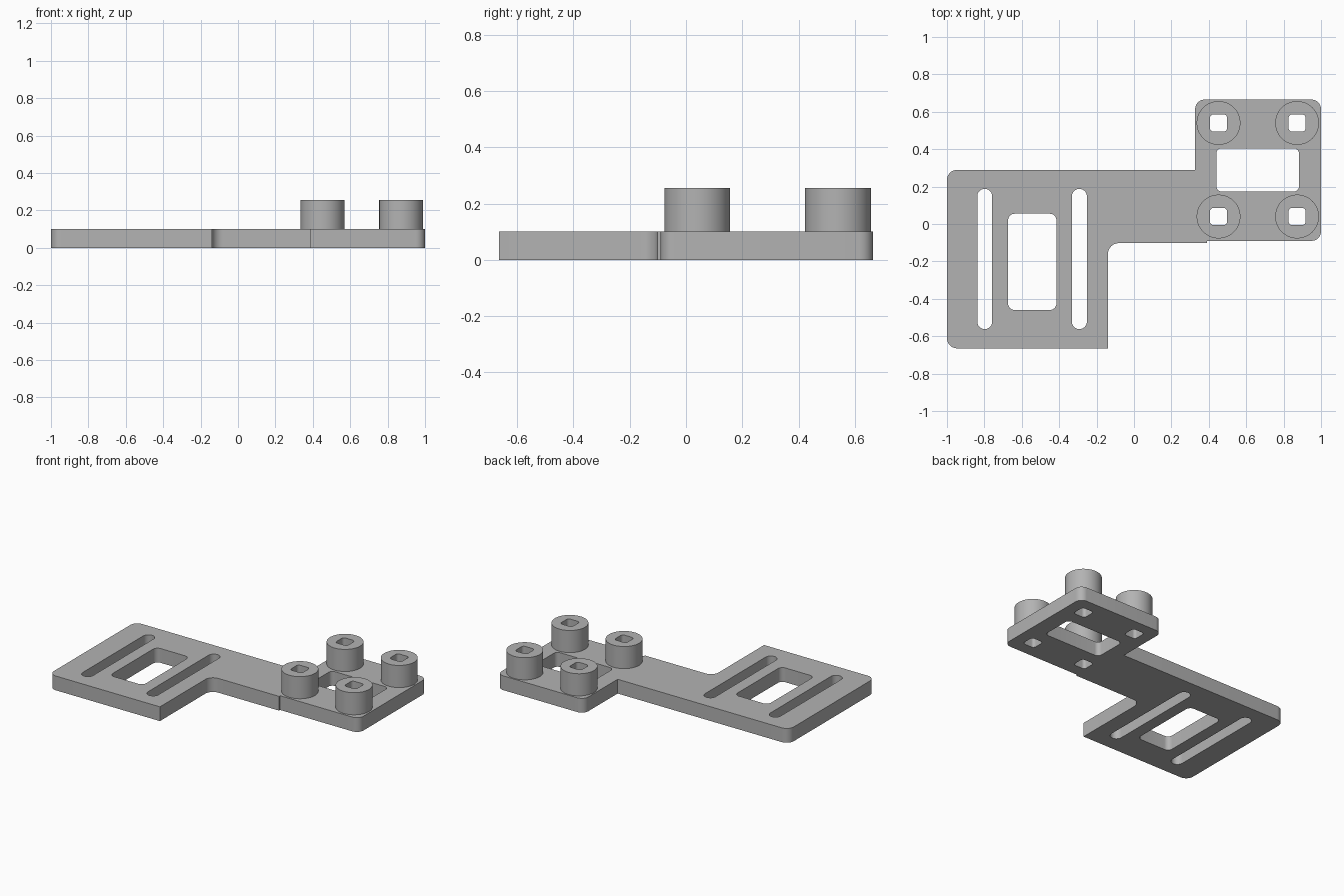
import bpy, bmesh, math
from mathutils import Vector

if "Cube" in bpy.data.objects:
    bpy.data.objects.remove(bpy.data.objects["Cube"])

PLATE_TOP, BOSS_TOP = 0.10, 0.255

grey = bpy.data.materials.new("plain grey")
grey.diffuse_color = (0.45, 0.45, 0.45, 1)
grey.use_nodes = True
grey.node_tree.nodes["Principled BSDF"].inputs["Base Color"].default_value = grey.diffuse_color


def rounded(corners, steps=8):
    """Outline from right-angled (x, y, radius) corners."""
    pts = []
    for i, (x, y, r) in enumerate(corners):
        p = Vector((x, y))
        if r == 0:
            arc = [p]
        else:
            u = (Vector(corners[i - 1][:2]) - p).normalized()
            v = (Vector(corners[(i + 1) % len(corners)][:2]) - p).normalized()
            c = p + r * (u + v)
            angles = [math.pi / 2 * k / steps for k in range(steps + 1)]
            arc = [c - r * (v * math.cos(a) + u * math.sin(a)) for a in angles]
        pts += [q for q in arc if not pts or (q - pts[-1]).length > 1e-4]
    if (pts[0] - pts[-1]).length < 1e-4:
        pts.pop()
    return pts


def rect(x0, x1, y0, y1, r):
    return rounded([(x0, y0, r), (x1, y0, r), (x1, y1, r), (x0, y1, r)])


def circle(x, y, r, n=64):
    return [Vector((x + r * math.cos(math.tau * k / n),
                    y + r * math.sin(math.tau * k / n))) for k in range(n)]


def slab(name, outlines, z0, z1):
    """Extrude an outline, with any inner outlines as through holes."""
    curve = bpy.data.curves.new(name + "_profile", 'CURVE')
    curve.dimensions, curve.fill_mode = '2D', 'BOTH'
    curve.extrude = (z1 - z0) / 2
    for pts in outlines:
        s = curve.splines.new('POLY')
        s.points.add(len(pts) - 1)
        for sp, p in zip(s.points, pts):
            sp.co = (p.x, p.y, 0, 1)
        s.use_cyclic_u = True
    tmp = bpy.data.objects.new(name + "_profile", curve)
    bpy.context.collection.objects.link(tmp)
    deps = bpy.context.evaluated_depsgraph_get()
    mesh = bpy.data.meshes.new_from_object(tmp.evaluated_get(deps))
    bpy.data.objects.remove(tmp)
    bpy.data.curves.remove(curve)
    # weld caps to walls
    bm = bmesh.new()
    bm.from_mesh(mesh)
    bmesh.ops.remove_doubles(bm, verts=bm.verts, dist=1e-5)
    bmesh.ops.translate(bm, verts=bm.verts, vec=(0, 0, (z0 + z1) / 2))
    bmesh.ops.recalc_face_normals(bm, faces=bm.faces)
    bm.to_mesh(mesh)
    bm.free()
    mesh.name = name
    mesh.materials.clear()
    mesh.materials.append(grey)
    obj = bpy.data.objects.new(name, mesh)
    bpy.context.collection.objects.link(obj)
    bpy.ops.object.select_all(action='DESELECT')
    obj.select_set(True)
    bpy.context.view_layer.objects.active = obj
    bpy.ops.object.shade_smooth_by_angle(angle=math.radians(30))
    return obj


# Boss centres and their square through holes
centres = [(x, y) for x in (0.452, 0.872) for y in (0.04, 0.54)]
holes = [rect(x - 0.046, x + 0.046, y - 0.046, y + 0.046, 0.02) for x, y in centres]

# Flat bracket: slotted panel, arm and mounting pad in one outline
outline = rounded([
    (-1, -0.665, 0.055), (-0.14, -0.665, 0), (-0.14, -0.102, 0.06),
    (0.39, -0.102, 0), (0.39, -0.09, 0), (1, -0.09, 0.05),
    (1, 0.665, 0.05), (0.327, 0.665, 0.05), (0.327, 0.29, 0),
    (-1, 0.29, 0.055)])
windows = [
    rect(-0.838, -0.758, -0.562, 0.188, 0.04),   # left slot
    rect(-0.332, -0.252, -0.562, 0.188, 0.04),   # right slot
    rect(-0.673, -0.415, -0.46, 0.055, 0.035),   # panel window
    rect(0.44, 0.883, 0.173, 0.405, 0.03),       # pad window
]
slab("bracket_plate", [outline] + windows + holes, 0, PLATE_TOP)

# Round standoff bosses
for i, ((x, y), hole) in enumerate(zip(centres, holes)):
    slab(f"standoff_boss_{i + 1}", [circle(x, y, 0.117), hole], PLATE_TOP, BOSS_TOP)
